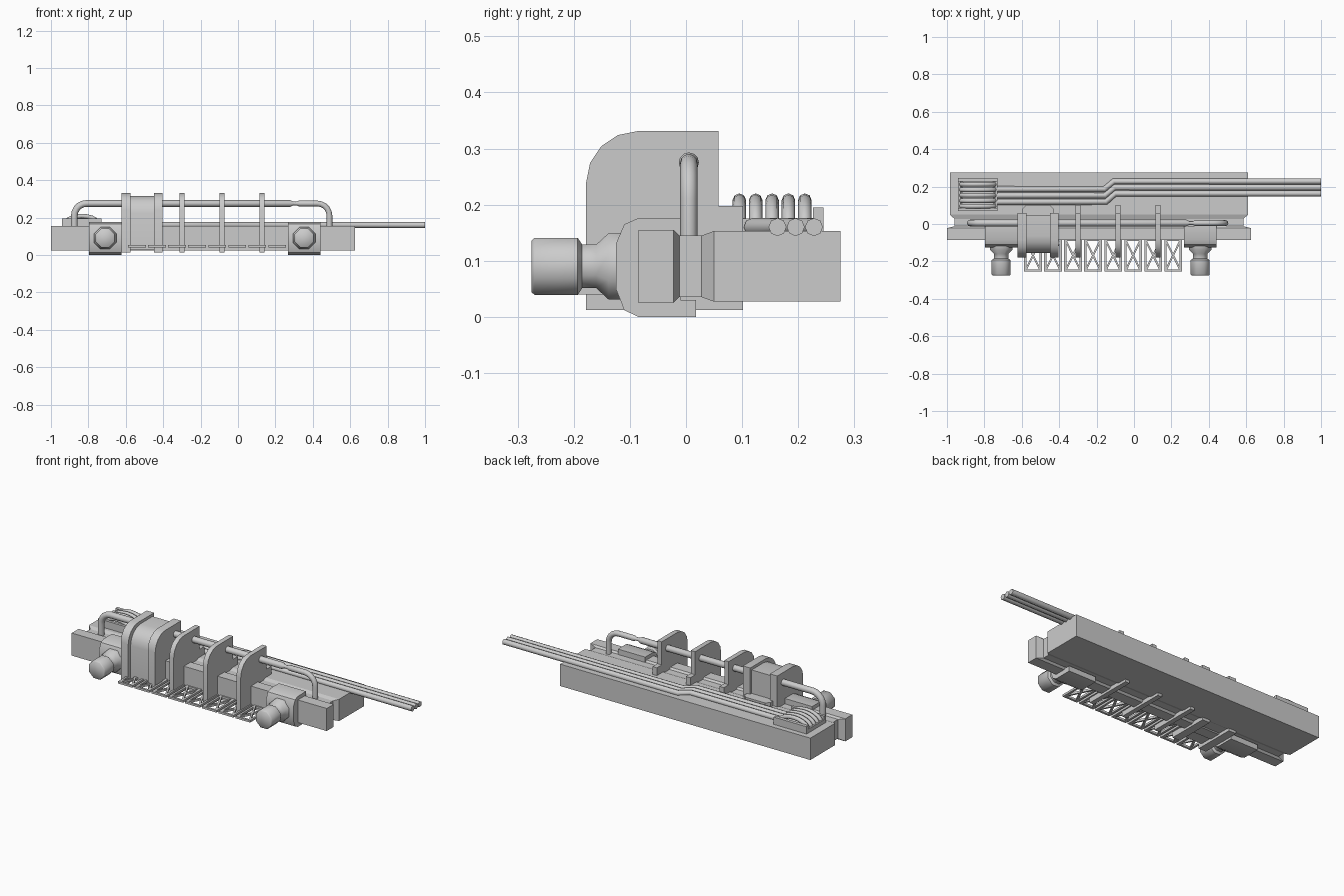
import bpy, bmesh, math
from mathutils import Vector

if "Cube" in bpy.data.objects:
    bpy.data.objects.remove(bpy.data.objects["Cube"])


def finish(name, bm, smooth=None):
    bmesh.ops.recalc_face_normals(bm, faces=bm.faces)
    me = bpy.data.meshes.new(name)
    bm.to_mesh(me)
    bm.free()
    ob = bpy.data.objects.new(name, me)
    bpy.context.collection.objects.link(ob)
    if smooth:
        shade(ob, smooth)
    return ob


def shade(ob, angle):
    bpy.ops.object.select_all(action='DESELECT')
    ob.select_set(True)
    bpy.context.view_layer.objects.active = ob
    bpy.ops.object.shade_smooth_by_angle(angle=math.radians(angle))


def loft(name, rings, smooth=None):
    """Skin a list of equal-length closed rings and cap both ends."""
    bm = bmesh.new()
    vs = [[bm.verts.new(p) for p in r] for r in rings]
    n = len(rings[0])
    for a, b in zip(vs, vs[1:]):
        for i in range(n):
            bm.faces.new((a[i], a[(i + 1) % n], b[(i + 1) % n], b[i]))
    bm.faces.new(vs[0])
    bm.faces.new(vs[-1])
    return finish(name, bm, smooth)


def extrude_x(name, profile, x0, x1, smooth=None):
    return loft(name, [[(x, y, z) for y, z in profile] for x in (x0, x1)], smooth)


def box(name, x0, x1, y0, y1, z0, z1):
    return extrude_x(name, [(y0, z0), (y1, z0), (y1, z1), (y0, z1)], x0, x1)


def tube(name, pts, r, res=2):
    """Round tube along points; a 4th value scales the radius."""
    cu = bpy.data.curves.new(name, 'CURVE')
    cu.dimensions = '3D'
    cu.bevel_depth = r
    cu.bevel_resolution = res
    cu.use_fill_caps = True
    sp = cu.splines.new('POLY')
    sp.points.add(len(pts) - 1)
    for p, q in zip(sp.points, pts):
        p.co = (*q[:3], 1)
        p.radius = q[3] if len(q) > 3 else 1
    ob = bpy.data.objects.new(name, cu)
    bpy.context.collection.objects.link(ob)
    bpy.ops.object.select_all(action='DESELECT')
    ob.select_set(True)
    bpy.context.view_layer.objects.active = ob
    bpy.ops.object.convert(target='MESH')
    shade(bpy.context.view_layer.objects.active, 50)


# Main beam: front rail, recessed groove and rear body in one loft along y
sections = [(-0.085, -1, 0.625, 0.025, 0.155), (-0.022, -1, 0.625, 0.025, 0.155),
            (-0.012, -0.96, 0.585, 0.035, 0.145), (0.028, -0.96, 0.585, 0.035, 0.145),
            (0.05, -0.985, 0.61, 0.027, 0.153), (0.275, -0.985, 0.61, 0.027, 0.153)]
loft("main_beam", [[(a, y, c), (b, y, c), (b, y, d), (a, y, d)] for y, a, b, c, d in sections])

# Clamp blocks with turned knobs
block = [(0.018, 0), (-0.085, 0), (-0.11, 0.012), (-0.125, 0.05), (-0.125, 0.13),
         (-0.11, 0.165), (-0.085, 0.176), (-0.01, 0.176), (-0.01, 0.03), (0.018, 0.03)]
knob = [(-0.275, 0.05), (-0.27, 0.055), (-0.193, 0.055), (-0.185, 0.042), (-0.16, 0.042),
        (-0.138, 0.064), (-0.11, 0.064)]
for side, cx in (("left", -0.71), ("right", 0.354)):
    extrude_x(side + "_clamp_block", block, cx - 0.087, cx + 0.087, 35)
    rings = []
    for y, r in knob:
        angs = [math.radians(22.5 + 45 * k) for k in range(8)]
        rings.append([(cx + r * math.cos(a), y, 0.09 + r * math.sin(a)) for a in angs])
    loft(side + "_knob", rings, 50)


def fin_profile(front, back, bottom, top, foot):
    """Plate outline with a rounded upper front corner and optional rear foot."""
    p = [(front, bottom)]
    if foot:
        p += [(0.102, bottom), (0.102, 0.198), (back, 0.198)]
    else:
        p += [(back, bottom)]
    p.append((back, top))
    r = 0.092
    for k in range(5):
        a = math.radians(90 + 22.5 * k)
        p.append((front + r + r * math.cos(a), top - r + r * math.sin(a)))
    return p


# Thin ribs, thick collars and the drum between them
for i, cx in enumerate((-0.299, -0.085, 0.128)):
    extrude_x(f"rib_{i + 1}", fin_profile(-0.178, 0.058, 0.012, 0.331, True),
              cx - 0.014, cx + 0.014, 30)
for i, (a, b) in enumerate(((-0.622, -0.575), (-0.45, -0.403))):
    extrude_x(f"collar_{i + 1}", fin_profile(-0.178, 0.058, 0.012, 0.331, False), a, b, 30)
extrude_x("drum", fin_profile(-0.156, 0.045, 0.03, 0.315, False), -0.58, -0.445, 30)

# Chamfered foot behind the drum
loft("drum_foot", [[(-0.595, 0.04, z), (-0.43, 0.04, z), (-0.43, 0.082, z), (-0.45, 0.102, z),
                    (-0.575, 0.102, z), (-0.595, 0.082, z)] for z in (0.14, 0.18)])

# Overhead pipe with bent ends and a necked coupling
R, top, py = 0.065, 0.275, 0.005


def bend(cx, sign, s):
    return [(cx + sign * R * math.cos(a), py, top - R + R * math.sin(a), s)
            for a in [math.radians(18 * k) for k in range(6)]]


path = [(-0.875, py, 0.13, 1)] + bend(-0.81, -1, 1)
path += [(0.28, py, top, 1), (0.295, py, top, 0.55), (0.315, py, top, 0.55), (0.325, py, top, 0.85)]
path += bend(0.424, 1, 0.85)[::-1] + [(0.489, py, 0.13, 0.85)]
tube("overhead_pipe", path, 0.018, 4)

# Front grille: row of cross-braced frames
z0, z1 = 0.04, 0.052


def bar(name, a, b, w):
    a, b = Vector(a), Vector(b)
    n = (b - a).normalized()
    n = Vector((-n.y, n.x)) * w / 2
    q = [a - n, b - n, b + n, a + n]
    loft(name, [[(p.x, p.y, z) for p in q] for z in (z0, z1)])


for i in range(8):
    a = -0.587 + i * 0.107
    b, f, k = a + 0.094, -0.255, -0.08
    n = f"grille_{i + 1}"
    box(n + "_left", a, a + 0.012, f, k, z0, z1)
    box(n + "_right", b - 0.012, b, f, k, z0, z1)
    box(n + "_front", a, b, f, f + 0.012, z0, z1)
    box(n + "_back", a, b, k - 0.012, k, z0, z1)
    bar(n + "_brace_a", (a + 0.008, f + 0.008), (b - 0.008, k - 0.008), 0.01)
    bar(n + "_brace_b", (b - 0.008, f + 0.008), (a + 0.008, k - 0.008), 0.01)

# Coil tray on the rear body with five arched coils
box("tray_front_wall", -0.94, -0.73, 0.07, 0.085, 0.15, 0.195)
box("tray_rear_wall", -0.94, -0.73, 0.226, 0.245, 0.15, 0.195)
box("tray_left_wall", -0.94, -0.928, 0.085, 0.226, 0.15, 0.175)
box("tray_right_wall", -0.742, -0.73, 0.085, 0.226, 0.15, 0.175)
for i in range(5):
    y = 0.095 + i * 0.0292
    pts = []
    for k in range(11):
        a = math.pi * k / 10
        pts.append((-0.835 - 0.092 * math.cos(a), y, 0.158 + 0.05 * math.sin(a)))
    tube(f"coil_{i + 1}", pts, 0.012)

# Three cables leaving to the right, stepping sideways halfway
for i in range(3):
    y0, y1 = 0.118 + i * 0.034, 0.163 + i * 0.0325
    dx = -0.004 * i
    tube(f"cable_{i + 1}", [(-0.74, y0, 0.16), (-0.15 + dx, y0, 0.16),
                            (-0.1 + dx, y1, 0.16), (1, y1, 0.16)], 0.016)
